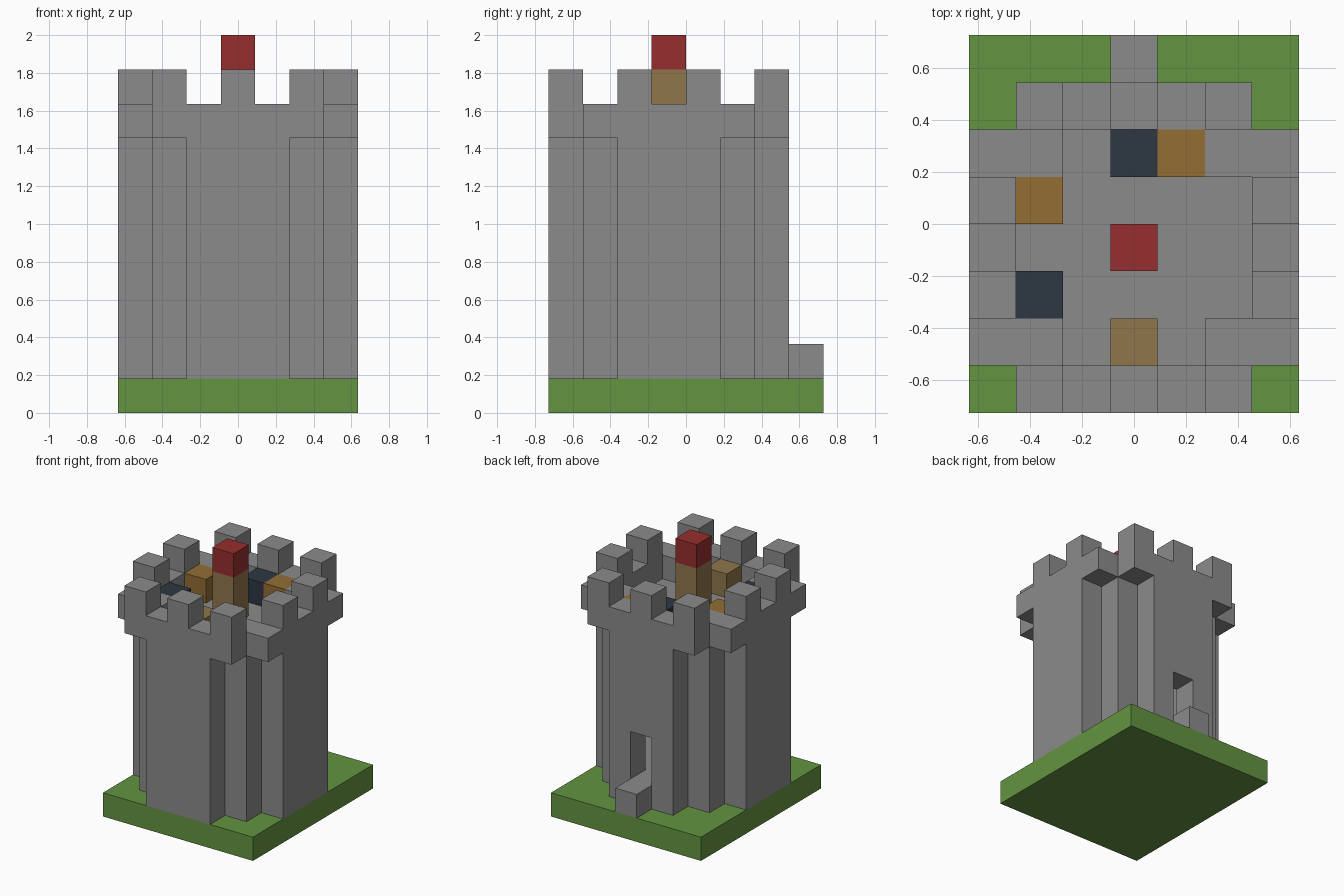
import bpy
import bmesh
from mathutils import Vector

default = bpy.data.objects.get("Cube")
if default:
    bpy.data.objects.remove(default, do_unlink=True)

WIDTH, DEPTH, HEIGHT = 7, 8, 11      # model size in blocks
UNIT = 2 / HEIGHT
LAST = 6                             # last block index across the tower


def make_material(name, hex_code):
    rgb = [int(hex_code[i:i + 2], 16) / 255 for i in (0, 2, 4)]
    color = [((c + 0.055) / 1.055) ** 2.4 for c in rgb] + [1]
    mat = bpy.data.materials.new(name)
    mat.use_nodes = True
    mat.diffuse_color = color
    mat.node_tree.nodes["Principled BSDF"].inputs["Base Color"].default_value = color
    return mat


stone = make_material("grey stone", "8b8b8b")
grass = make_material("green grass", "639441")
red = make_material("red cloth", "962e2e")
tan = make_material("tan wood", "8f764b")
brown = make_material("brown wood", "936d33")
navy = make_material("dark blue", "2d3742")


def to_world(p):
    return Vector((p[0] - WIDTH / 2, p[1] - DEPTH / 2, p[2])) * UNIT


def build(name, cells, mat):
    """Outer skin of a set of unit blocks, with flat areas merged."""
    cells = set(cells)
    bm = bmesh.new()
    for cell in cells:
        for axis in range(3):
            for side in (0, 1):
                near = list(cell)
                near[axis] += 2 * side - 1
                if tuple(near) in cells:
                    continue
                ring = []
                for a, b in ((0, 0), (1, 0), (1, 1), (0, 1)):
                    p = list(cell)
                    p[axis] += side
                    p[(axis + 1) % 3] += a
                    p[(axis + 2) % 3] += b
                    ring.append(bm.verts.new(to_world(p)))
                bm.faces.new(ring if side else ring[::-1])
    bmesh.ops.remove_doubles(bm, verts=bm.verts, dist=UNIT / 100)
    bmesh.ops.dissolve_limit(bm, angle_limit=0.01, verts=bm.verts, edges=bm.edges)
    bmesh.ops.triangulate(bm, faces=[f for f in bm.faces if len(f.verts) > 4])
    mesh = bpy.data.meshes.new(name)
    bm.to_mesh(mesh)
    bm.free()
    mesh.materials.append(mat)
    bpy.context.collection.objects.link(bpy.data.objects.new(name, mesh))


def corner_distance(x, y):
    """Steps from the nearest corner of the tower square."""
    return min(x, LAST - x) + min(y, LAST - y)


square = [(x, y) for x in range(WIDTH) for y in range(WIDTH)]
shaft = [c for c in square if corner_distance(*c) >= 2]
inner = [(x, y) for x, y in square
         if 0 < x < LAST and 0 < y < LAST and corner_distance(x, y) >= 3]
walls = [c for c in shaft if c not in inner]
crown = [c for c in square if corner_distance(*c) >= 1 and c not in inner]

# Ground slab
build("ground", [(x, y, 0) for x in range(WIDTH) for y in range(DEPTH)], grass)

# Hollow tower: floor, walls with a doorway at the back, roof deck
tower = {(x, y, z) for x, y in shaft for z in (1, 7)}
tower |= {(x, y, z) for x, y in walls for z in range(2, 7)}
tower -= {(3, LAST, 2), (3, LAST, 3)}

# Overhanging crown with spaced merlons
tower |= {(x, y, 8) for x, y in crown}
tower |= {(x, y, 9) for x in (1, 3, 5) for y in (0, LAST)}
tower |= {(x, y, 9) for x in (0, LAST) for y in (2, 4)}
build("tower", tower, stone)

# Doorstep
build("doorstep", [(3, 7, 1)], stone)

# Flag pole and flag in the middle of the deck
build("flag_pole", [(3, 3, 8), (3, 3, 9)], tan)
build("flag", [(3, 3, 10)], red)

# Blocks standing on the deck
build("tan_crate", [(3, 1, 8)], tan)
for i, (x, y) in enumerate(((1, 4), (4, 5))):
    build(f"brown_crate_{i + 1}", [(x, y, 8)], brown)
for i, (x, y) in enumerate(((1, 2), (3, 5))):
    build(f"blue_block_{i + 1}", [(x, y, 8)], navy)
